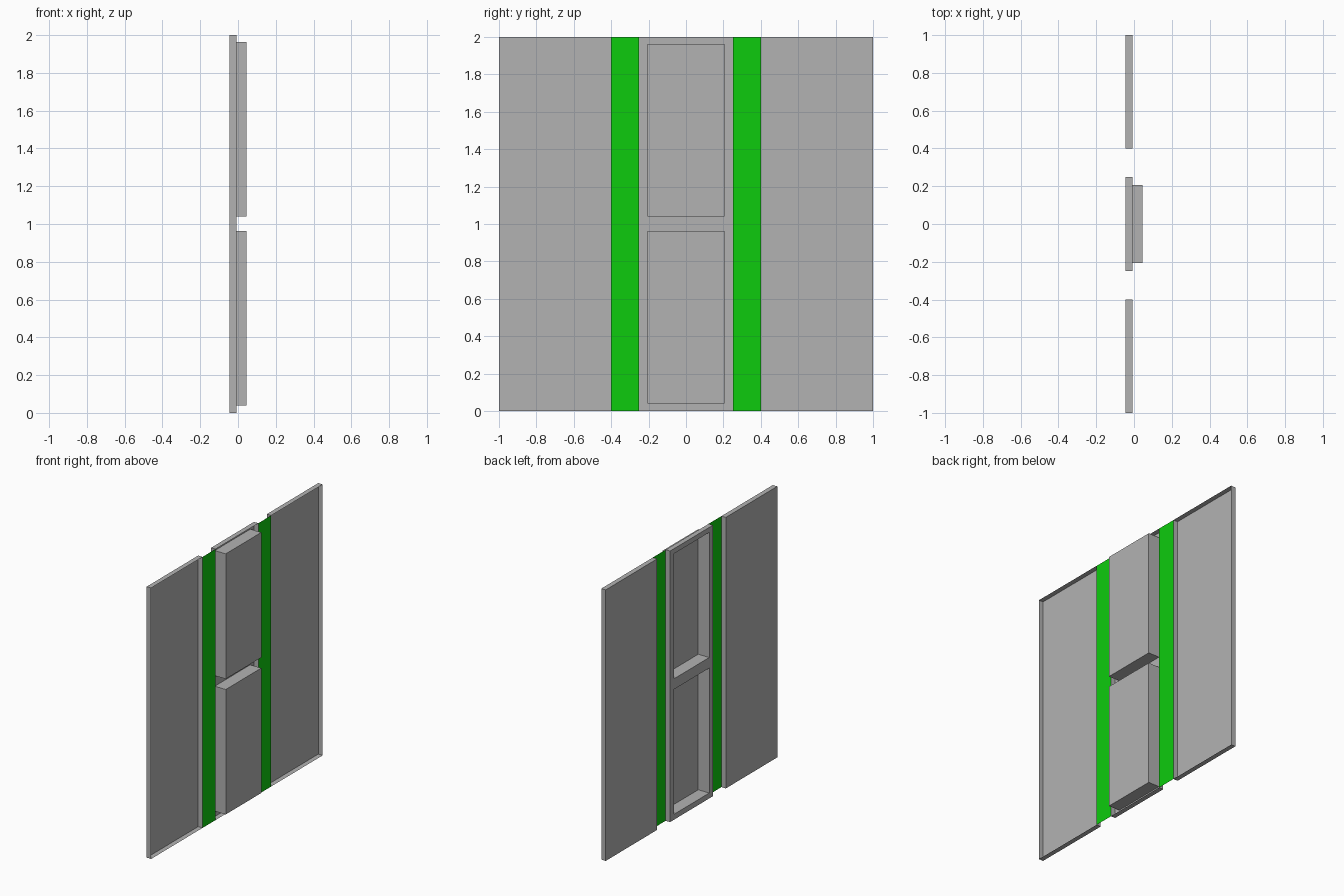
import bpy
import bmesh

cube = bpy.data.objects.get("Cube")
if cube:
    bpy.data.objects.remove(cube, do_unlink=True)

BACK, RIM, FRONT = -0.045, -0.009, 0.045   # depth planes along x
HEIGHT = 2.0


def make_material(name, rgb):
    mat = bpy.data.materials.new(name)
    mat.use_nodes = True
    colour = (*rgb, 1.0)
    mat.diffuse_color = colour
    mat.node_tree.nodes["Principled BSDF"].inputs["Base Color"].default_value = colour
    return mat


grey = make_material("panel grey", (0.448, 0.448, 0.448))
green = make_material("strip green", (0.004, 0.597, 0.004))


def plate(bm, y0, y1, z0, z1, x):
    """Flat rectangle facing along x."""
    corners = ((y0, z0), (y1, z0), (y1, z1), (y0, z1))
    bm.faces.new([bm.verts.new((x, y, z)) for y, z in corners])


def walls(bm, y0, y1, z0, z1, xa, xb):
    """Four side walls around a rectangle, from depth xa to xb."""
    corners = ((y0, z0), (y1, z0), (y1, z1), (y0, z1))
    a = [bm.verts.new((xa, y, z)) for y, z in corners]
    b = [bm.verts.new((xb, y, z)) for y, z in corners]
    for i in range(4):
        j = (i + 1) % 4
        bm.faces.new((a[i], a[j], b[j], b[i]))


def finish(bm, name, mat):
    bmesh.ops.remove_doubles(bm, verts=bm.verts[:], dist=0.0001)
    bmesh.ops.recalc_face_normals(bm, faces=bm.faces[:])
    mesh = bpy.data.meshes.new(name)
    bm.to_mesh(mesh)
    bm.free()
    mesh.materials.append(mat)
    obj = bpy.data.objects.new(name, mesh)
    bpy.context.scene.collection.objects.link(obj)


# Side panels (shallow open trays) and thin joining strips
for side, label in ((-1, "front"), (1, "back")):
    y0, y1 = sorted((side * 0.4, side * 1.0))
    bm = bmesh.new()
    plate(bm, y0, y1, 0, HEIGHT, BACK)
    walls(bm, y0, y1, 0, HEIGHT, BACK, RIM)
    finish(bm, label + "_wall_panel", grey)

    y0, y1 = sorted((side * 0.25, side * 0.4))
    bm = bmesh.new()
    plate(bm, y0, y1, 0, HEIGHT, RIM)
    finish(bm, label + "_joining_strip", green)

# Centre frame: tray with two deep pockets pushed through its sheet
ys = (-0.25, -0.207, 0.207, 0.25)
zs = (0, 0.04, 0.962, 1.04, 1.963, HEIGHT)
bm = bmesh.new()
walls(bm, ys[0], ys[-1], 0, HEIGHT, BACK, RIM)
for i in range(len(ys) - 1):
    for j in range(len(zs) - 1):
        cell = (ys[i], ys[i + 1], zs[j], zs[j + 1])
        pocket = i == 1 and j % 2 == 1
        plate(bm, *cell, FRONT if pocket else BACK)
        if pocket:
            walls(bm, *cell, BACK, FRONT)
finish(bm, "centre_pocket_frame", grey)
